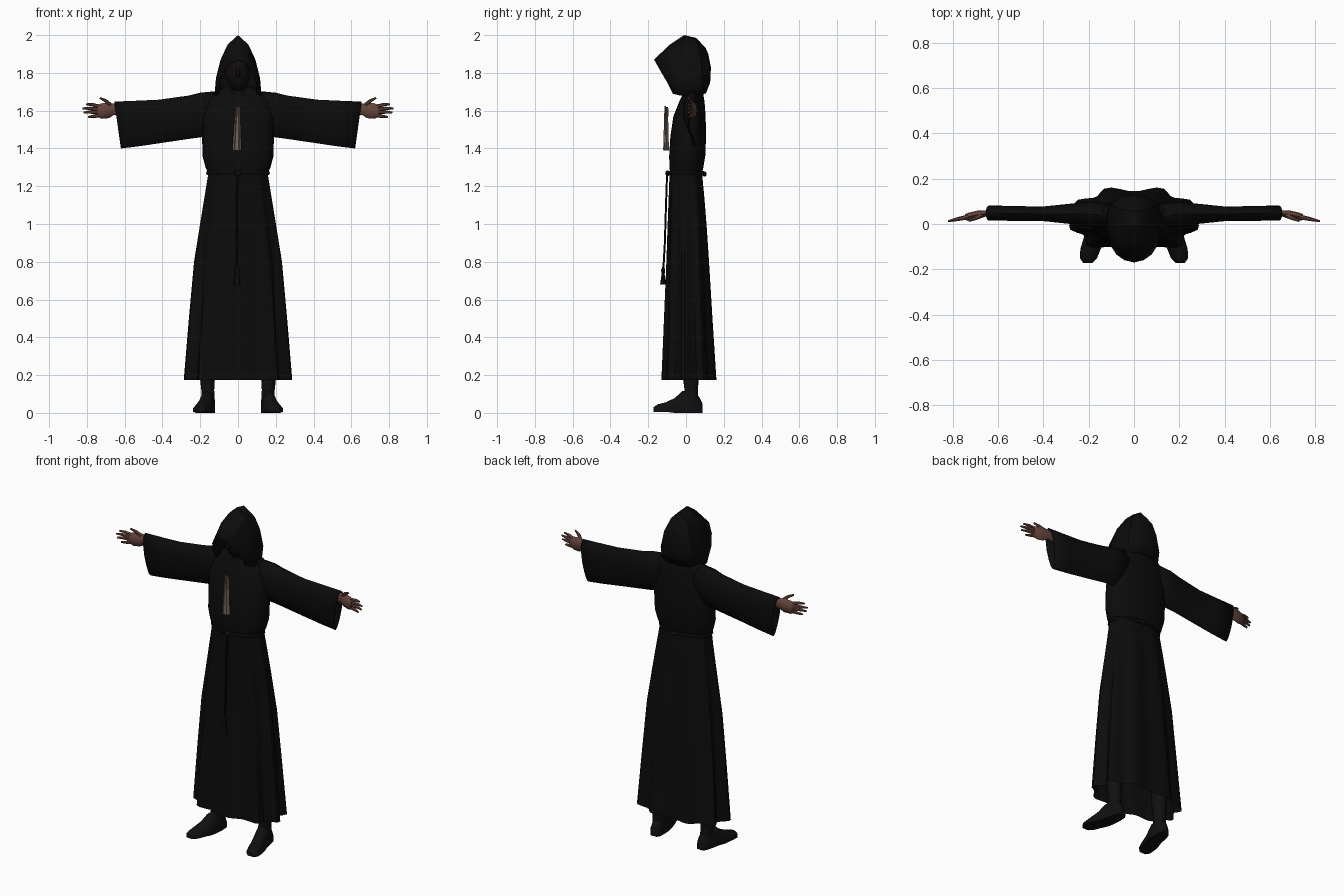
import bpy, bmesh, math
from mathutils import Vector as V

if "Cube" in bpy.data.objects:
    bpy.data.objects.remove(bpy.data.objects["Cube"])


def material(name, rgb):
    m = bpy.data.materials.new(name)
    m.diffuse_color = (*rgb, 1)
    m.use_nodes = True
    m.node_tree.nodes["Principled BSDF"].inputs["Base Color"].default_value = m.diffuse_color
    return m


ROBE = material("black cloth", (0.0035, 0.0035, 0.0035))
BOOT = material("black leather", (0.005, 0.005, 0.005))
ROPE = material("dark rope", (0.004, 0.004, 0.0045))
FACE = material("shadowed skin", (0.006, 0.004, 0.004))
SKIN = material("brown skin", (0.13, 0.058, 0.043))
IVORY = material("taupe cloth", (0.16, 0.125, 0.10))
RUST = material("rust brown", (0.11, 0.05, 0.035))


def loft(name, rings, mat, closed=True, caps=True, mirror=False, smooth=40, thick=0):
    """Skin a list of equal-length point rings."""
    bm = bmesh.new()
    rows = [[bm.verts.new(p) for p in r] for r in rings]
    n = len(rows[0])
    for a, b in zip(rows, rows[1:]):
        for i in range(n if closed else n - 1):
            j = (i + 1) % n
            bm.faces.new((a[i], a[j], b[j], b[i]))
    if caps:
        bm.faces.new(rows[0][::-1])
        bm.faces.new(rows[-1])
    bmesh.ops.remove_doubles(bm, verts=bm.verts, dist=1e-5)
    bmesh.ops.recalc_face_normals(bm, faces=bm.faces)
    me = bpy.data.meshes.new(name)
    bm.to_mesh(me)
    bm.free()
    ob = bpy.data.objects.new(name, me)
    bpy.context.collection.objects.link(ob)
    me.materials.append(mat)
    if mirror:
        ob.modifiers.new("mirror", 'MIRROR')
    if thick:
        s = ob.modifiers.new("thickness", 'SOLIDIFY')
        s.thickness = thick
        s.offset = -1
    bpy.ops.object.select_all(action='DESELECT')
    ob.select_set(True)
    bpy.context.view_layer.objects.active = ob
    if smooth:
        bpy.ops.object.shade_smooth_by_angle(angle=math.radians(smooth))
    return ob


def tube(name, path, radii, mat, sides=6, squash=1.0, **kw):
    """Tapered tube along a path; squash flattens it along y."""
    path = [V(p) for p in path]
    rings = []
    for i, p in enumerate(path):
        d = (path[min(i + 1, len(path) - 1)] - path[max(i - 1, 0)]).normalized()
        u = d.cross(V((0, 1, 0))).normalized()
        w = u.cross(d)
        rings.append([p + radii[i] * (u * math.cos(t) + w * math.sin(t) * squash)
                      for t in (2 * math.pi * k / sides for k in range(sides))])
    return loft(name, rings, mat, **kw)


def ball(name, loc, scale, mat):
    bpy.ops.mesh.primitive_uv_sphere_add(segments=12, ring_count=8, location=loc)
    ob = bpy.context.object
    ob.name = name
    ob.scale = scale
    ob.data.materials.append(mat)
    bpy.ops.object.shade_smooth()
    return ob


def oval(z, w, y0, y1, n=36, power=0.85, fold=0.0):
    """Horizontal rounded ring, with nine optional cloth folds."""
    pts = []
    for k in range(n):
        t = 2 * math.pi * k / n
        c, s = math.cos(t), math.sin(t)
        f = 1 - fold * (0.5 + 0.5 * math.cos(9 * (t - math.pi / 2)))
        pts.append((w * f * math.copysign(abs(c) ** power, c),
                    (y0 + y1) / 2 + (y1 - y0) / 2 * f * math.copysign(abs(s) ** power, s), z))
    return pts


# Pleated skirt, open at the hem
skirt = [(1.27, .158, -.087, .087, .02), (1.15, .178, -.092, .10, .06), (1.0, .203, -.098, .113, .09),
         (.8, .236, -.105, .127, .12), (.5, .264, -.118, .146, .14), (.175, .292, -.132, .168, .16)]
loft("robe_skirt", [oval(z, w, a, b, 54, .85, f) for z, w, a, b, f in skirt], ROBE, caps=False)

# Bodice, blousing over the belt
torso = [(1.265, .155, -.083, .083), (1.30, .172, -.088, .092), (1.36, .188, -.089, .102),
         (1.46, .19, -.083, .106), (1.57, .19, -.067, .104), (1.65, .18, -.035, .098),
         (1.695, .14, -.012, .09), (1.73, .06, .0, .075)]
loft("robe_bodice", [oval(*t, n=24) for t in torso], ROBE)

# Wide sleeves: x top, x bottom, z top, z bottom, y front, y back
sleeve = [(.10, .12, 1.705, 1.48, -.02, .095), (.2, .19, 1.695, 1.46, -.02, .105),
          (.26, .25, 1.68, 1.452, -.008, .098), (.42, .40, 1.658, 1.43, .01, .08),
          (.55, .52, 1.652, 1.412, .01, .084), (.655, .62, 1.648, 1.40, .012, .085)]
rings = []
for xt, xb, zt, zb, y0, y1 in sleeve:
    ring = []
    for k in range(12):
        t = 2 * math.pi * k / 12
        h = 0.5 + 0.5 * math.cos(t)
        ring.append((xb + (xt - xb) * h, (y0 + y1) / 2 + (y1 - y0) / 2 * math.sin(t) * (.6 + .4 * h) * 1.12,
                     zb + (zt - zb) * h))
    rings.append(ring)
loft("sleeve", rings, ROBE, caps=False, mirror=True, thick=.004)

# Hands: forearm with palm, then fingers and thumb
tube("forearm_and_palm", [(.45, .045, 1.60), (.62, .046, 1.605), (.66, .046, 1.607), (.69, .04, 1.602),
                          (.725, .033, 1.597), (.745, .03, 1.597)],
     [.034, .03, .031, .042, .04, .03], SKIN, sides=8, squash=.45, mirror=True)
fingers = [((.735, .03, 1.622), (.772, .022, 1.632), (.803, .014, 1.634)),
           ((.742, .03, 1.607), (.785, .021, 1.612), (.822, .012, 1.612)),
           ((.742, .03, 1.592), (.782, .022, 1.593), (.816, .013, 1.590)),
           ((.732, .032, 1.575), (.765, .025, 1.570), (.793, .017, 1.567)),
           ((.675, .038, 1.63), (.70, .025, 1.652), (.73, .014, 1.667))]
for i, f in enumerate(fingers):
    tube("thumb" if i == 4 else f"finger_{i + 1}", f, [.011, .009, .005], SKIN, mirror=True)

# Hood: columns from the face rim to the back seam, each running bottom to top
hood = [[(.10, -.07, 1.69), (.10, -.10, 1.75), (.078, -.135, 1.81), (.042, -.16, 1.855), (0, -.17, 1.87)],
        [(.12, -.03, 1.68), (.115, -.04, 1.76), (.095, -.06, 1.84), (.06, -.075, 1.915), (0, -.085, 1.95)],
        [(.125, .02, 1.675), (.117, .02, 1.77), (.092, .01, 1.87), (.055, -.005, 1.95), (0, -.01, 2.0)],
        [(.11, .07, 1.68), (.11, .085, 1.76), (.09, .08, 1.86), (.055, .065, 1.94), (0, .055, 1.985)],
        [(.05, .10, 1.69), (.06, .12, 1.75), (.055, .125, 1.83), (.035, .113, 1.90), (0, .105, 1.93)],
        [(0, .105, 1.69), (0, .128, 1.75), (0, .132, 1.83), (0, .118, 1.90), (0, .105, 1.93)]]
loft("hood", hood, ROBE, closed=False, caps=False, mirror=True, smooth=30, thick=.005)

# Shadowed head and neck inside the hood
ball("head", (0, -.005, 1.81), (.068, .08, .11), FACE)
tube("nose", [(0, -.08, 1.825), (0, -.098, 1.79), (0, -.085, 1.782)], [.007, .013, .008], FACE)
tube("neck", [(0, .035, 1.66), (0, .02, 1.76)], [.055, .05], FACE, sides=10)

# Rope belt with knots, hanging cord and tassel
belt = []
for k in range(37):
    t = 2 * math.pi * k / 36
    belt.append([((.160 + .009 * math.cos(a)) * math.cos(t), (.09 + .009 * math.cos(a)) * math.sin(t),
                  1.27 + .011 * math.sin(a)) for a in (math.pi * j / 3 for j in range(6))])
loft("rope_belt", belt, ROPE, caps=False)
ball("front_knot", (0, -.098, 1.268), (.018, .012, .016), ROPE)
ball("back_knot", (.02, .098, 1.265), (.022, .011, .014), ROPE)
tube("hanging_cord", [(0, -.1, 1.27), (-.006, -.106, 1.1), (-.004, -.112, .9), (-.006, -.12, .76)],
     [.006] * 4, ROPE)
tube("tassel", [(-.006, -.12, .775), (-.006, -.121, .755), (-.006, -.121, .735), (-.006, -.122, .68)],
     [.006, .014, .010, .019], ROPE, sides=8, squash=.8)

# Tapered cloth pendant on the chest
tube("chest_pendant", [(-.005, -.104, 1.39), (-.004, -.104, 1.48), (-.002, -.103, 1.565), (0, -.102, 1.60)],
     [.025, .020, .015, .013], IVORY, sides=6, squash=.65, smooth=0)
tube("pendant_top", [(0, -.102, 1.57), (0, -.102, 1.62)], [.014, .012], RUST, sides=6, squash=.75, smooth=0)
for x in (-.014, .010):
    tube("pendant_pleat", [(x * 1.1 - .004, -.113, 1.392), (x * .6, -.110, 1.625)], [.008, .004],
         IVORY, sides=4, smooth=0)

# Boots: y, centre x, half width, height of each section
foot = [(.087, .155, .02, .05), (.07, .156, .031, .085), (.03, .16, .037, .12), (-.02, .167, .041, .115),
        (-.06, .178, .044, .078), (-.11, .192, .045, .055), (-.15, .201, .038, .045), (-.172, .205, .02, .03)]
rings = []
for y, x, w, h in foot:
    z0 = .006 if y < -.1 else 0
    rings.append([(x - w, y, z0), (x + w, y, z0), (x + w, y, h * .45), (x + w * .6, y, h * .85), (x, y, h),
                  (x - w * .6, y, h * .85), (x - w, y, h * .45)])
loft("boot_foot", rings, BOOT, mirror=True, smooth=50)
tube("boot_shaft", [(.158, .028, .05), (.16, .028, .12), (.162, .025, .19), (.155, .02, .5)],
     [.036, .034, .04, .055], BOOT, sides=10, squash=1.1, mirror=True)
